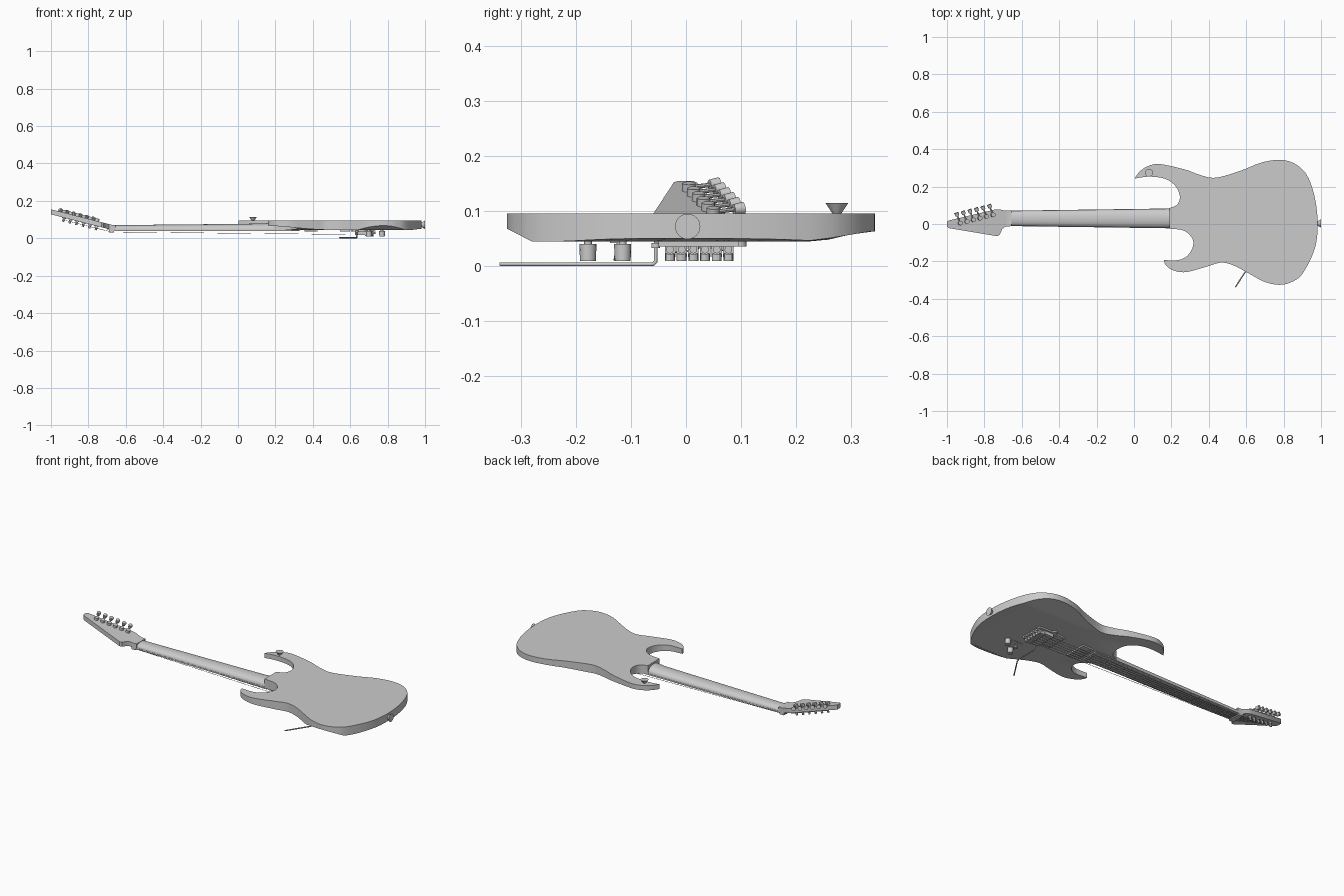
import bpy, bmesh, math
from mathutils import Vector

if "Cube" in bpy.data.objects:
    bpy.data.objects.remove(bpy.data.objects["Cube"])

CY = 0.03                      # neck centre line in y


def finish(bm, name):
    bmesh.ops.recalc_face_normals(bm, faces=bm.faces)
    me = bpy.data.meshes.new(name)
    bm.to_mesh(me)
    bm.free()
    ob = bpy.data.objects.new(name, me)
    bpy.context.collection.objects.link(ob)
    return ob


def spline(pts, steps=6):
    """Closed smooth outline; a repeated point makes a corner."""
    out, n = [], len(pts)
    for i in range(n):
        a, b, c, d = (Vector(pts[(i + k) % n]) for k in (-1, 0, 1, 2))
        if (b - c).length < 1e-6:
            continue
        for s in range(steps):
            t = s / steps
            out.append(0.5 * (2 * b + (c - a) * t + (2 * a - 5 * b + 4 * c - d) * t * t
                              + (3 * b - a - 3 * c + d) * t ** 3))
    return out


def prism(name, pts, z0, z1, shear=None, cuts=(), lower=None):
    """Extruded outline; optional grid cuts with a shaped underside."""
    bm = bmesh.new()
    bm.faces.new([bm.verts.new((p[0], p[1], z1)) for p in pts])
    if cuts:
        bmesh.ops.triangulate(bm, faces=bm.faces[:])
    for co, no in cuts:
        bmesh.ops.bisect_plane(bm, geom=bm.verts[:] + bm.edges[:] + bm.faces[:],
                               plane_co=co, plane_no=no, dist=1e-5)
    ret = bmesh.ops.extrude_face_region(bm, geom=bm.faces[:], use_keep_orig=True)
    for v in ret["geom"]:
        if isinstance(v, bmesh.types.BMVert):
            v.co.z = z0 + (lower(v.co.x, v.co.y) if lower else 0)
    if shear:
        for v in bm.verts:
            v.co.z += shear(v.co.x)
    return finish(bm, name)


def box(name, x0, x1, y0, y1, z0, z1):
    return prism(name, [(x0, y0), (x1, y0), (x1, y1), (x0, y1)], z0, z1)


def rod(name, a, b, r1, r2=None, seg=16):
    a, b = Vector(a), Vector(b)
    bm = bmesh.new()
    bmesh.ops.create_cone(bm, cap_ends=True, segments=seg, radius1=r1,
                          radius2=r1 if r2 is None else r2, depth=(b - a).length)
    rot = (b - a).to_track_quat('Z', 'Y')
    for v in bm.verts:
        v.co = rot @ v.co + (a + b) / 2
    return finish(bm, name)


def tube(name, pts, r, res=4):
    cu = bpy.data.curves.new(name, 'CURVE')
    cu.dimensions, cu.bevel_depth, cu.bevel_resolution, cu.use_fill_caps = '3D', r, res, True
    sp = cu.splines.new('POLY')
    sp.points.add(len(pts) - 1)
    for p, co in zip(sp.points, pts):
        p.co = (*co, 1)
    ob = bpy.data.objects.new(name, cu)
    bpy.context.collection.objects.link(ob)


def ramp(t):
    t = max(0, min(1, t))
    return t * t * (3 - 2 * t)


# Body: flat back, contoured front (facing down)
outline = [(.003, .243), (.003, .243), (.03, .28), (.075, .31), (.14, .32), (.27, .292),
           (.36, .26), (.44, .248), (.57, .285), (.68, .328), (.78, .343), (.86, .322),
           (.925, .26), (.967, .14), (.982, 0), (.967, -.13), (.905, -.26), (.85, -.307),
           (.78, -.325), (.70, -.31), (.62, -.268), (.54, -.225), (.47, -.206), (.395, -.226),
           (.28, -.257), (.21, -.248), (.17, -.22), (.16, -.193), (.16, -.193), (.235, -.193),
           (.285, -.17), (.315, -.12), (.31, -.075), (.265, -.035), (.19, -.025), (.19, -.025),
           (.19, .085), (.19, .085), (.232, .105), (.245, .15), (.22, .205), (.165, .242),
           (.08, .253)]


def carve(x, y):
    z = .018 * max(0, min(1, (y - .225) / .11)) * ramp((x - .35) / .25)
    z += .023 * max(0, min(1, (-.28 - y) / .045)) * ramp((x - .4) / .15)
    z += .023 * ramp((.50 - x) / .38) * ramp((abs(y - CY) - .06) / .12)
    return min(.032, z + .005 * ramp((x - .92) / .06))


cuts = [((i * .04, 0, 0), (1, 0, 0)) for i in range(1, 25)]
cuts += [((0, -.32 + i * .03, 0), (0, 1, 0)) for i in range(23)]
cuts += [((0, y, 0), (0, 1, 0)) for y in (.225, -.28)]
prism("body", spline(outline), .045, .096, cuts=cuts, lower=carve)

# Neck: rounded back lofted along x
bm = bmesh.new()
rings = []
for x, hw, dep in ((-.70, .040, .026), (-.66, .040, .024), (-.60, .041, .024), (0, .049, .03),
                   (.14, .051, .032), (.19, .052, .038), (.26, .053, .042)):
    rings.append([bm.verts.new((x, CY + hw * math.cos(math.pi * i / 16),
                                .047 + dep * math.sin(math.pi * i / 16) ** .8)) for i in range(17)])
for a, b in zip(rings, rings[1:]):
    for i in range(17):
        j = (i + 1) % 17
        bm.faces.new((a[i], a[j], b[j], b[i]))
bm.faces.new(rings[0])
bm.faces.new(rings[-1])
finish(bm, "neck")
prism("fretboard", [(-.67, -.011), (.33, -.025), (.33, .085), (-.67, .071)], .040, .048)

# Frets at equal-tempered spacing
SCALE = 1.33
for n in range(1, 25):
    x = -.67 + SCALE * (1 - 2 ** (-n / 12))
    hw = .040 + (x + .67) * .0135
    box("fret", x - .002, x + .002, CY - hw, CY + hw, .038, .041)

# Headstock, tilted back
tilt = lambda x: .255 * max(0, -.675 - x)
head = [(-.655, -.011), (-.69, -.015), (-.705, -.028), (-.718, -.058), (-.73, -.065),
        (-.75, -.062), (-.99, -.022), (-1, -.014), (-1, .012), (-.99, .019), (-.74, .078),
        (-.72, .078), (-.69, .071), (-.655, .071)]
prism("headstock", head, .045, .072, tilt, cuts=[((-.675, 0, 0), (1, 0, 0))])
box("nut", -.69, -.662, -.011, .071, .032, .050)

# Tuners and strings
up = Vector((.247, 0, .969))
for i in range(6):
    x = -.93 + i * .035
    y = .005 + i * .0088
    back = Vector((x, y, .072 + tilt(x)))
    front = Vector((x, y, .045 + tilt(x)))
    rod("tuner_housing", back - up * .002, back + up * .014, .012)
    rod("tuner_washer", front + up * .002, front - up * .004, .011)
    rod("tuner_post", front, front - up * .022, .006, seg=12)
    arm = Vector((-.02, .05, .006))
    mid = back + up * .006
    rod("tuner_shaft", mid, mid + arm * .8, .004, seg=8)
    rod("tuner_button", mid + arm * .75, mid + arm * 1.1, .0095, .012, seg=12)
    k = 5 - i
    yn, yb = CY + (k - 2.5) * -.012, CY + (k - 2.5) * -.0212 - .006
    tube("string", [front - up * .012, (-.676, yn, .034), (.645, yb, .020)], .0011, 1)

    # Bridge saddle, clamp barrel and fine tuner for this string
    box("saddle", .625, .685, yb - .0095, yb + .0095, .017, .037)
    box("saddle_tail", .68, .72, yb - .008, yb + .008, .012, .024)
    rod("clamp_barrel", (.68, yb, .030), (.735, yb, .030), .007, seg=12)
    rod("fine_tuner", (.715, yb, .009), (.715, yb, .022), .009, seg=12)

# Bridge plate with pivot studs
box("bridge_plate", .605, .725, -.05, .095, .036, .046)
for y in (-.045, .097):
    rod("pivot_stud", (.625, y, .046), (.625, y, .036), .013)

# Pickups
for x0, x1 in ((.355, .425), (.545, .60)):
    box("pickup", x0, x1, -.04, .09, .037, .046)
    for i in range(6):
        y = CY - .005 + (i - 2.5) * .02
        rod("pole_piece", (x0 + .017, y, .038), (x0 + .017, y, .0355), .005, seg=10)

# Tremolo arm with collar
tube("tremolo_arm", [(.635, -.055, .040), (.635, -.055, .008), (.635, -.059, .004),
                     (.635, -.065, .0035), (.632, -.19, .0035), (.622, -.215, .0035),
                     (.542, -.337, .0035)], .0034)
rod("arm_collar", (.635, -.055, .042), (.635, -.055, .033), .008)

# Control knobs and selector switch
for x, y in ((.70, -.178), (.77, -.115)):
    rod("knob_shaft", (x, y, .046), (x, y, .036), .007)
    rod("control_knob", (x, y, .040), (x, y, .009), .0155, .0145)
box("switch_plate", .675, .735, -.138, -.108, .042, .046)
rod("switch_lever", (.705, -.122, .044), (.71, -.122, .024), .004, seg=8)
rod("switch_tip", (.709, -.122, .028), (.712, -.122, .011), .007, .010, seg=10)

# Strap buttons
rod("strap_button", (.08, .274, .094), (.08, .274, .115), .007, .021, 24)
rod("strap_button", (.975, .003, .072), (1, .003, .072), .007, .023, 24)

# Smooth shading with crisp edges
bpy.ops.object.select_all(action='DESELECT')
for ob in bpy.context.scene.objects:
    if ob.type == 'MESH':
        ob.select_set(True)
        bpy.context.view_layer.objects.active = ob
bpy.ops.object.shade_smooth_by_angle(angle=math.radians(30))
